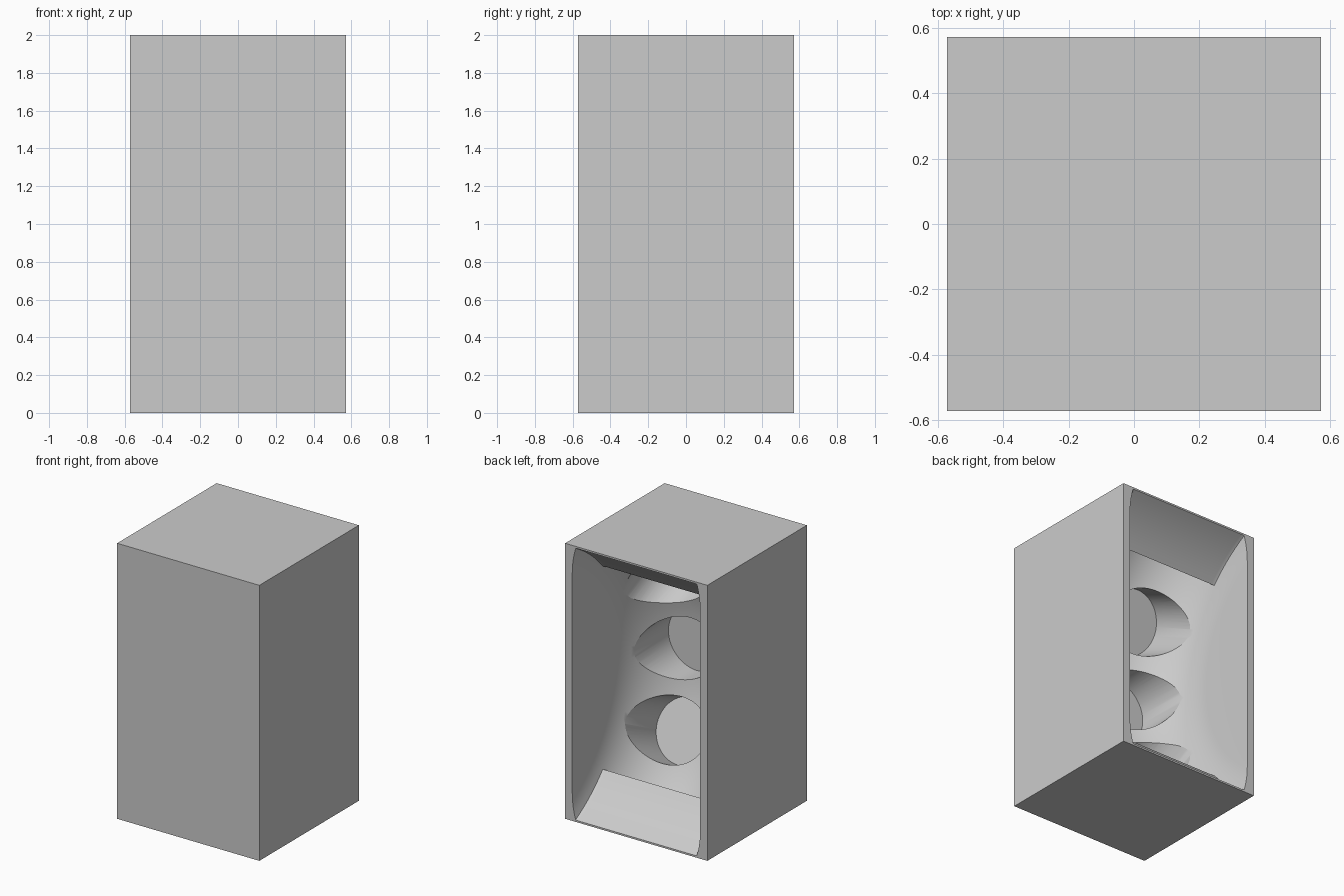
import bpy
import bmesh
from math import sin, cos, pi, radians, sqrt
from mathutils import Matrix, Vector

default = bpy.data.objects.get("Cube")
if default:
    bpy.data.objects.remove(default, do_unlink=True)

HALF = 0.571                      # half width of the cabinet
HEIGHT = 2.0
BOWL = 0.514                      # half width of the cavity
AXIS = Vector((0, 1.1, 1.0))      # sweep axis runs along x through this point
FLOOR = 1.467                     # sweep radius at the bottom of the bowl
LIP = 1.12                        # sweep radius of the end panels
ARC = radians(41.2)               # half angle of the bowl
REACH = radians(75)               # half angle of the end panels
PORT_R, PORT_X, PORT_DEPTH = 0.23, 0.236, 1.564
PORT_STEP = radians(23.4)

grey = bpy.data.materials.new("plain grey")
grey.use_nodes = True
colour = (0.6, 0.6, 0.6, 1)
grey.diffuse_color = colour
grey.node_tree.nodes["Principled BSDF"].inputs["Base Color"].default_value = colour


def make_object(name, bm):
    bmesh.ops.recalc_face_normals(bm, faces=bm.faces)
    mesh = bpy.data.meshes.new(name)
    bm.to_mesh(mesh)
    bm.free()
    mesh.materials.append(grey)
    obj = bpy.data.objects.new(name, mesh)
    bpy.context.collection.objects.link(obj)
    return obj


def cut(target, cutter):
    bpy.context.view_layer.objects.active = target
    mod = target.modifiers.new("cut", "BOOLEAN")
    mod.operation = "DIFFERENCE"
    mod.solver = "EXACT"
    mod.object = cutter
    bpy.ops.object.modifier_apply(modifier=mod.name)
    bpy.data.objects.remove(cutter, do_unlink=True)


def polar(x, radius, angle):
    return AXIS + Vector((x, -radius * cos(angle), radius * sin(angle)))


# Cabinet block
bm = bmesh.new()
bmesh.ops.create_cube(bm, size=1, matrix=Matrix.Translation((0, 0, HEIGHT / 2))
                      @ Matrix.Diagonal((2 * HALF, 2 * HALF, HEIGHT, 1)))
cabinet = make_object("cabinet", bm)

# Curved cavity: a half-round channel swept along an arc, shallower past its ends
centre = FLOOR - BOWL
profile = [(BOWL, 0.3)]
profile += [(BOWL * cos(pi * i / 48), centre + BOWL * sin(pi * i / 48)) for i in range(49)]
profile += [(-BOWL, 0.3)]
steps = 40
rings = [(-REACH + (REACH - ARC) * i / 16, True) for i in range(17)]
rings += [(-ARC + 2 * ARC * i / steps, False) for i in range(steps + 1)]
rings += [(ARC + (REACH - ARC) * i / 16, True) for i in range(17)]
bm = bmesh.new()
loops = [[bm.verts.new(polar(x, min(r, LIP) if shallow else r, angle)) for x, r in profile]
         for angle, shallow in rings]
for a, b in zip(loops, loops[1:]):
    for i in range(len(profile)):
        j = (i + 1) % len(profile)
        bm.faces.new((a[i], a[j], b[j], b[i]))
bm.faces.new(loops[0])
bm.faces.new(loops[-1])
bmesh.ops.remove_doubles(bm, verts=bm.verts, dist=0.00001)
cut(cabinet, make_object("cavity_cutter", bm))

# Round ports: two columns of three, aimed at the sweep axis
bm = bmesh.new()
start = 1.15
for x in (-PORT_X, PORT_X):
    for row in (-1, 0, 1):
        angle = row * PORT_STEP
        direction = Vector((0, -cos(angle), sin(angle)))
        place = Matrix.Translation(polar(x, (start + PORT_DEPTH) / 2, angle))
        turn = direction.to_track_quat("Z", "X").to_matrix().to_4x4()
        bmesh.ops.create_cone(bm, cap_ends=True, segments=64, radius1=PORT_R,
                              radius2=PORT_R, depth=PORT_DEPTH - start,
                              matrix=place @ turn)
cut(cabinet, make_object("port_cutter", bm))

# Smooth curved walls, keep the edges crisp
bpy.ops.object.select_all(action="DESELECT")
cabinet.select_set(True)
bpy.context.view_layer.objects.active = cabinet
bpy.ops.object.shade_smooth_by_angle(angle=radians(25))
